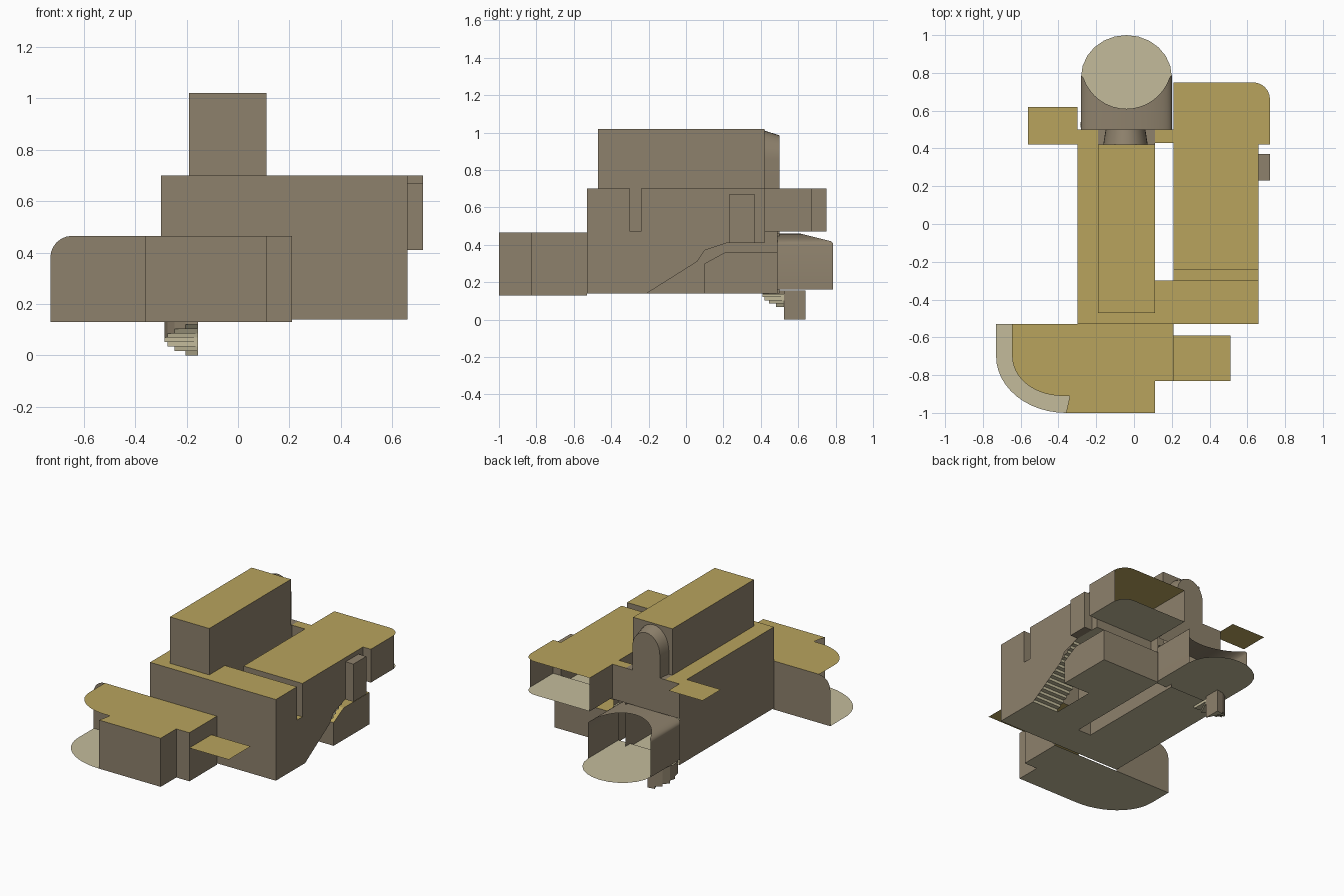
import bpy, bmesh
from math import sin, cos, pi, radians, sqrt


def material(name, rgb):
    m = bpy.data.materials.new(name)
    m.diffuse_color = (*rgb, 1)
    return m


ROOF = material("roof_gold", (0.48, 0.37, 0.11))
WALL = material("wall_taupe", (0.27, 0.22, 0.15))
FLOOR = material("floor_pale", (0.55, 0.50, 0.33))


def make(name, mat, polys, smooth=False):
    me = bpy.data.meshes.new(name)
    bm = bmesh.new()
    for p in polys:
        bm.faces.new([bm.verts.new(v) for v in p])
    bmesh.ops.remove_doubles(bm, verts=bm.verts, dist=0.0005)
    bm.to_mesh(me)
    bm.free()
    me.materials.append(mat)
    ob = bpy.data.objects.new(name, me)
    bpy.context.collection.objects.link(ob)
    if smooth:
        bpy.context.view_layer.objects.active = ob
        ob.select_set(True)
        bpy.ops.object.shade_smooth_by_angle(angle=radians(35))
        ob.select_set(False)
    return ob


def flat(pts, z, down=False):
    p = [(x, y, z) for x, y in pts]
    return p[::-1] if down else p


def rect(x0, y0, x1, y1, z, down=False):
    return flat([(x0, y0), (x1, y0), (x1, y1), (x0, y1)], z, down)


def wall(path, z0, z1):
    return [[(*a, z0), (*b, z0), (*b, z1), (*a, z1)] for a, b in zip(path, path[1:])]


def arc(cx, cy, rx, ry, a0, a1, n):
    return [(cx + rx * cos(radians(a0 + (a1 - a0) * i / n)),
             cy + ry * sin(radians(a0 + (a1 - a0) * i / n))) for i in range(n + 1)]


# Front room with a curved open window at its left corner
right_side = [(0.11, -1), (0.11, -0.83), (0.21, -0.83), (0.21, -0.53)]
make("front_room_roof", ROOF,
     [flat([(-0.645, -0.53)] + arc(-0.38, -0.70, 0.265, 0.21, 180, 265, 12)
           + [(-0.34, -0.91), (-0.36, -1)] + right_side, 0.465)])
make("front_room_floor", FLOOR,
     [flat([(-0.73, -0.53)] + arc(-0.36, -0.70, 0.37, 0.30, 180, 270, 12) + right_side, 0.13, True)])
make("front_room_walls", WALL, wall([(-0.36, -1)] + right_side, 0.13, 0.465)
     + [[(-0.30, -0.53, 0.13), (-0.73, -0.53, 0.13)]
        + [(x, -0.53, z) for x, z in arc(-0.645, 0.38, 0.085, 0.085, 180, 90, 6)]
        + [(-0.30, -0.53, 0.465)]])
make("front_side_canopy", ROOF, [rect(0.21, -0.83, 0.51, -0.59, 0.36)])
make("rear_side_canopy", ROOF, [rect(-0.56, 0.42, -0.30, 0.62, 0.70)])

# Main hall shell
make("hall_roof", ROOF, [rect(-0.30, -0.53, 0.66, -0.47, 0.70), rect(0.11, -0.47, 0.66, -0.30, 0.70),
                         rect(-0.30, -0.47, -0.19, 0.50, 0.70), rect(0.11, 0.43, 0.21, 0.50, 0.70)])
make("hall_floor", FLOOR, [rect(-0.30, -0.53, 0.66, -0.30, 0.14, True),
                           rect(-0.30, -0.30, 0.11, 0.50, 0.14, True),
                           rect(0.21, -0.30, 0.46, 0.49, 0.14, True),
                           rect(0.46, -0.30, 0.66, -0.21, 0.14, True),
                           rect(0.46, 0.10, 0.66, 0.49, 0.14, True),
                           rect(0.11, 0.43, 0.21, 0.50, 0.41, True)])
make("hall_walls", WALL,
     wall([(-0.30, 0.50), (-0.30, -0.53)], 0.14, 0.70)
     + wall([(-0.30, -0.53), (0.21, -0.53)], 0.465, 0.70)
     + wall([(0.21, -0.53), (0.66, -0.53)], 0.14, 0.70)
     + wall([(0.21, -0.30), (0.11, -0.30), (0.11, 0.43)], 0.14, 0.70)
     + wall([(0.11, 0.43), (0.21, 0.43)], 0.41, 0.70)
     + wall([(0.21, 0.50), (-0.30, 0.50)], 0.46, 0.70)
     + wall([(0.11, 0.43), (0.11, 0.50)], 0.14, 0.46))

# Upper tower, open to the hall below
make("tower_roof", ROOF, [rect(-0.19, -0.47, 0.11, 0.42, 1.02)])
make("tower_walls", WALL,
     wall([(-0.19, 0.42), (-0.19, -0.47), (0.11, -0.47), (0.11, 0.42), (-0.19, 0.42)], 0.70, 1.02))


# Arched niche behind the tower
def arch(y, r, top):
    pts = [(x, y, z) for x, z in arc(-0.045, 0.86, r, top - 0.86, 0, 180, 16)]
    return [(-0.045 + r, y, 0.70)] + pts + [(-0.045 - r, y, 0.70)]


a, b = arch(0.42, 0.118, 1.01), arch(0.50, 0.105, 0.985)
make("rear_niche", WALL, [[a[i], a[i + 1], b[i + 1], b[i]] for i in range(len(a) - 1)] + [b], True)
make("niche_shoulders", WALL, [rect(-0.19, 0.42, -0.15, 0.50, 0.70), rect(0.06, 0.42, 0.11, 0.50, 0.70)])

# Right wing: stepped side wall, roof slot and open rear window
make("wing_roof", ROOF, [flat([(0.21, -0.24), (0.66, -0.24), (0.66, 0.42), (0.72, 0.42)]
                              + arc(0.63, 0.66, 0.09, 0.09, 0, 90, 6) + [(0.21, 0.75)], 0.70),
                         rect(0.21, -0.30, 0.66, -0.24, 0.47)])
side = [(-0.53, 0.14), (-0.21, 0.14), (0.06, 0.31), (0.10, 0.37), (0.22, 0.41), (0.42, 0.41),
        (0.42, 0.70), (-0.24, 0.70), (-0.24, 0.47), (-0.30, 0.47), (-0.30, 0.70), (-0.53, 0.70)]
make("wing_walls", WALL,
     [[(0.66, y, z) for y, z in side]]
     + wall([(0.21, -0.30), (0.66, -0.30)], 0.47, 0.70)
     + wall([(0.66, -0.24), (0.21, -0.24)], 0.47, 0.70)
     + wall([(0.21, 0.49), (0.21, -0.24)], 0.14, 0.70)
     + wall([(0.21, -0.24), (0.21, -0.30)], 0.14, 0.47)
     + wall([(0.21, 0.75), (0.21, 0.49)], 0.47, 0.70)
     + wall([(0.66, 0.42), (0.72, 0.42), (0.72, 0.67)], 0.47, 0.70)
     + wall([(0.21, 0.42), (0.66, 0.42)], 0.41, 0.47))
make("wing_floor", FLOOR, [flat([(0.21, 0.42), (0.72, 0.42)] + arc(0.63, 0.66, 0.09, 0.09, 0, 90, 6)
                                + [(0.21, 0.75)], 0.47, True),
                           rect(0.21, 0.22, 0.66, 0.42, 0.41, True)])
make("side_alcove", WALL, wall([(0.66, 0.23), (0.72, 0.23), (0.72, 0.37), (0.66, 0.37)], 0.41, 0.67)
     + [rect(0.66, 0.23, 0.72, 0.37, 0.67), rect(0.66, 0.23, 0.72, 0.37, 0.41, True)])

# Staircase up to the wing
steps, n = [], 14
for i in range(n):
    y, z = -0.21 + 0.43 * i / n, 0.14 + 0.27 * i / n
    z2 = z + 0.27 / n
    steps += wall([(0.46, y), (0.66, y)], z, z2) + [rect(0.46, y, 0.66, y + 0.43 / n, z2)]
make("wing_stairs", FLOOR, steps)

# Low room beneath the landing
prof = [(0.10, 0.30), (0.21, 0.36), (0.49, 0.36)]
make("low_room_roof", ROOF, [[(0.21, *p), (0.66, *p), (0.66, *q), (0.21, *q)]
                             for p, q in zip(prof, prof[1:])])
make("low_room_walls", WALL,
     [[(0.66, 0.10, 0.14), (0.66, 0.49, 0.14)] + [(0.66, *p) for p in prof[::-1]]]
     + wall([(0.66, 0.49), (0.21, 0.49)], 0.14, 0.36)
     + wall([(0.46, 0.10), (0.66, 0.10)], 0.14, 0.30))

# Rear vaulted bay with a round floor and a concave cut end
section = [(0.20, 0.16)] + arc(-0.04, 0.40, 0.24, 0.06, 0, 180, 20) + [(-0.28, 0.16)]
near = [(x, 0.45, z) for x, z in section]
far = [(x, 0.85 - sqrt(max(0, 0.24 ** 2 - (x + 0.04) ** 2)) if abs(x + 0.04) < 0.23 else 0.785, z)
       for x, z in section]
make("bay_vault", WALL, [[near[i], near[i + 1], far[i + 1], far[i]] for i in range(len(near) - 1)], True)
make("bay_floor", FLOOR, [flat([(-0.28, 0.45), (0.20, 0.45)]
                               + arc(-0.04, 0.78, 0.24, 0.22, 0, 180, 12), 0.16, True)])

# Small winding stair below the bay
treads, well = [], []
n, c = 8, (-0.155, 0.525)
rim = arc(*c, 0.13, 0.115, 270, 90, n)
for i in range(n):
    z = 0.12 * (1 - i / (n - 1))
    treads.append(flat([c, rim[i], rim[i + 1]], z))
    treads += wall([c, rim[i]], z, min(0.14, z + 0.12 / (n - 1)))
    well += wall([rim[i], rim[i + 1]], z, 0.155)
well += wall([rim[-1], c], 0.0, 0.155)
make("cellar_treads", FLOOR, treads)
make("cellar_wall", WALL, well)
